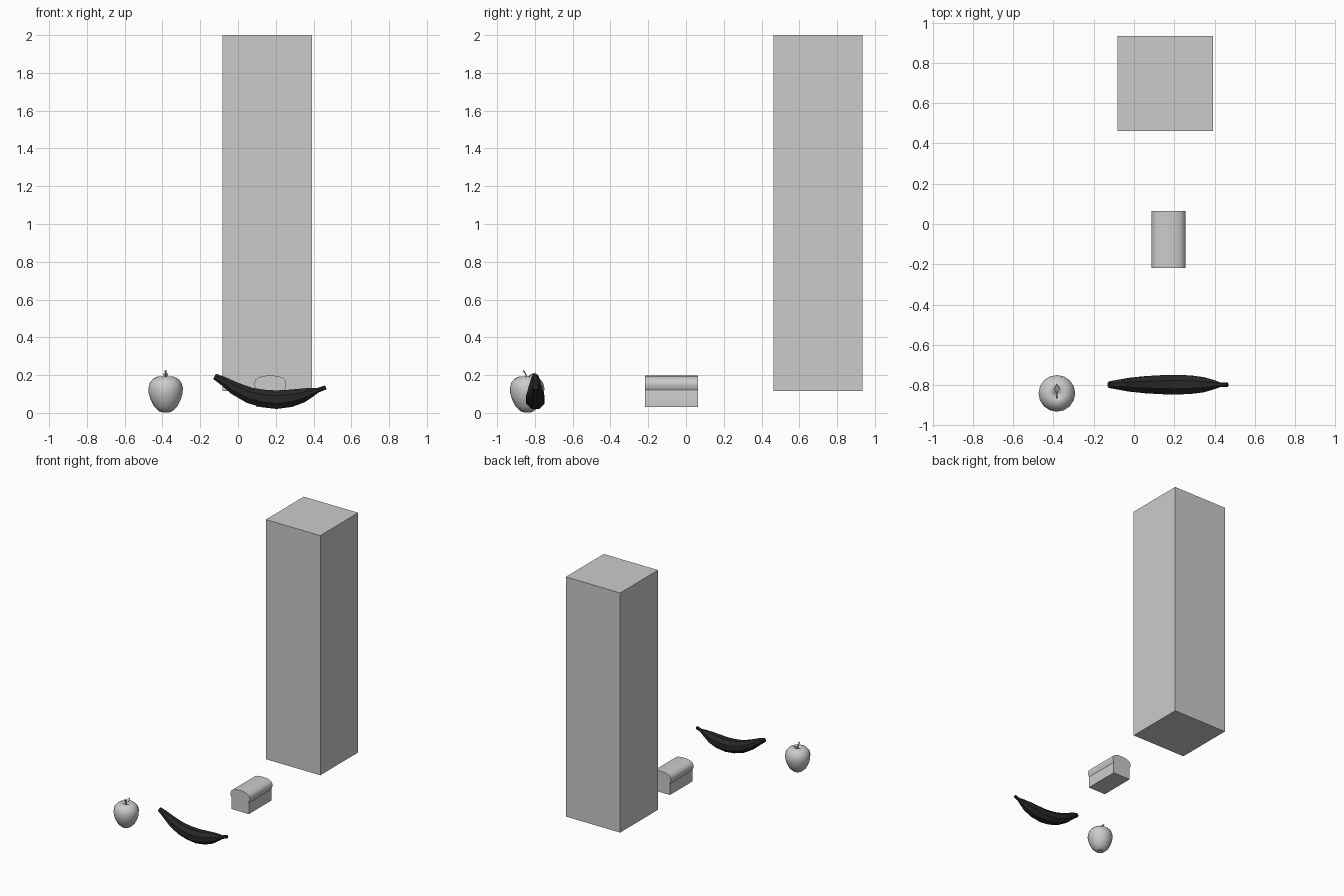
import bpy, math
from mathutils import Vector

if "Cube" in bpy.data.objects:
    bpy.data.objects.remove(bpy.data.objects["Cube"])


def make(name, verts, faces, smooth=None, mat=None):
    mesh = bpy.data.meshes.new(name)
    mesh.from_pydata([tuple(v) for v in verts], [], faces)
    obj = bpy.data.objects.new(name, mesh)
    bpy.context.collection.objects.link(obj)
    bpy.ops.object.select_all(action='DESELECT')
    obj.select_set(True)
    bpy.context.view_layer.objects.active = obj
    bpy.ops.object.mode_set(mode='EDIT')
    bpy.ops.mesh.select_all(action='SELECT')
    bpy.ops.mesh.normals_make_consistent(inside=False)
    bpy.ops.object.mode_set(mode='OBJECT')
    if smooth:
        bpy.ops.object.shade_smooth_by_angle(angle=math.radians(smooth))
    if mat:
        mesh.materials.append(mat)
    return obj


def skin_rings(rings):
    """Join equal-sized rings of points into a capped tube."""
    n = len(rings[0])
    verts = [v for r in rings for v in r]
    faces = [(i * n + j, i * n + (j + 1) % n, (i + 1) * n + (j + 1) % n, (i + 1) * n + j)
             for i in range(len(rings) - 1) for j in range(n)]
    last = (len(rings) - 1) * n
    faces += [tuple(range(n)), tuple(range(last, last + n))]
    return verts, faces


def tube(path, side, sides, turn=0.0):
    """Sweep a polygon along (point, radius) pairs lying in the plane normal to side."""
    pts = [Vector(p) for p, _ in path]
    rings = []
    for i, (_, r) in enumerate(path):
        t = (pts[min(i + 1, len(pts) - 1)] - pts[max(i - 1, 0)]).normalized()
        up = t.cross(side)
        rings.append([pts[i] + (side * math.cos(a) + up * math.sin(a)) * r
                      for a in (2 * math.pi * (k + turn) / sides for k in range(sides))])
    return skin_rings(rings)


black = bpy.data.materials.new("near_black")
black.diffuse_color = (0.02, 0.02, 0.02, 1)
black.use_nodes = True
black.node_tree.nodes["Principled BSDF"].inputs["Base Color"].default_value = black.diffuse_color

# Tall carton
bpy.ops.mesh.primitive_cube_add(size=1, location=(0.155, 0.6985, 1.058))
carton = bpy.context.object
carton.name = "carton"
carton.scale = (0.473, 0.471, 1.884)

# Loaf: mirrored cross-section with an overhanging rounded crust
half = [(0.076, 0.032), (0.076, 0.110), (0.074, 0.120), (0.079, 0.130), (0.084, 0.145),
        (0.084, 0.160), (0.078, 0.175), (0.064, 0.187), (0.044, 0.194), (0.022, 0.197)]
section = half + [(-x, z) for x, z in reversed(half)]
loaf = [[(0.171 + x, y, z) for x, z in section] for y in (-0.218, 0.064)]
make("bread_loaf", *skin_rings(loaf), smooth=35)

# Banana: octagonal sweep, tapered to both ends
spine = [(-0.124, 0.193, 0.017), (-0.087, 0.174, 0.024), (-0.018, 0.130, 0.037),
         (0.061, 0.093, 0.046), (0.135, 0.076, 0.051), (0.204, 0.070, 0.053),
         (0.278, 0.077, 0.050), (0.341, 0.092, 0.041), (0.394, 0.111, 0.025),
         (0.426, 0.121, 0.013), (0.465, 0.135, 0.012)]
banana = [((x, -0.798, z), r) for x, z, r in spine]
make("banana", *tube(banana, Vector((0, 1, 0)), 8, 0.5), smooth=30, mat=black)

# Apple: turned profile with a dimple at the top and bottom
AX, AY = -0.383, -0.841
profile = [(0.003, 0.014), (0.018, 0.003), (0.034, 0.008), (0.060, 0.032), (0.080, 0.070),
           (0.090, 0.105), (0.091, 0.132), (0.084, 0.160), (0.066, 0.181), (0.044, 0.192),
           (0.025, 0.190), (0.010, 0.178), (0.002, 0.168)]
N = 16
apple = [[(AX + r * math.cos(2 * math.pi * k / N), AY + r * math.sin(2 * math.pi * k / N), z)
          for k in range(N)] for r, z in profile]
make("apple", *skin_rings(apple), smooth=60)

# Apple stem, leaning forward
stem = [((AX, AY, 0.165), 0.004), ((AX, AY - 0.003, 0.190), 0.004),
        ((AX, AY - 0.010, 0.210), 0.004), ((AX, AY - 0.021, 0.223), 0.006)]
make("apple_stem", *tube(stem, Vector((1, 0, 0)), 6), smooth=40)

# Leaf, a thin diamond rising to the back
leaf = make("apple_leaf",
            [(AX, AY, 0.188), (AX - 0.014, AY + 0.022, 0.206), (AX, AY + 0.046, 0.214),
             (AX + 0.014, AY + 0.022, 0.206), (AX, AY + 0.022, 0.202)],
            [(0, 4, 1), (1, 4, 2), (2, 4, 3), (3, 4, 0)])
solid = leaf.modifiers.new("thickness", 'SOLIDIFY')
solid.thickness = 0.003
